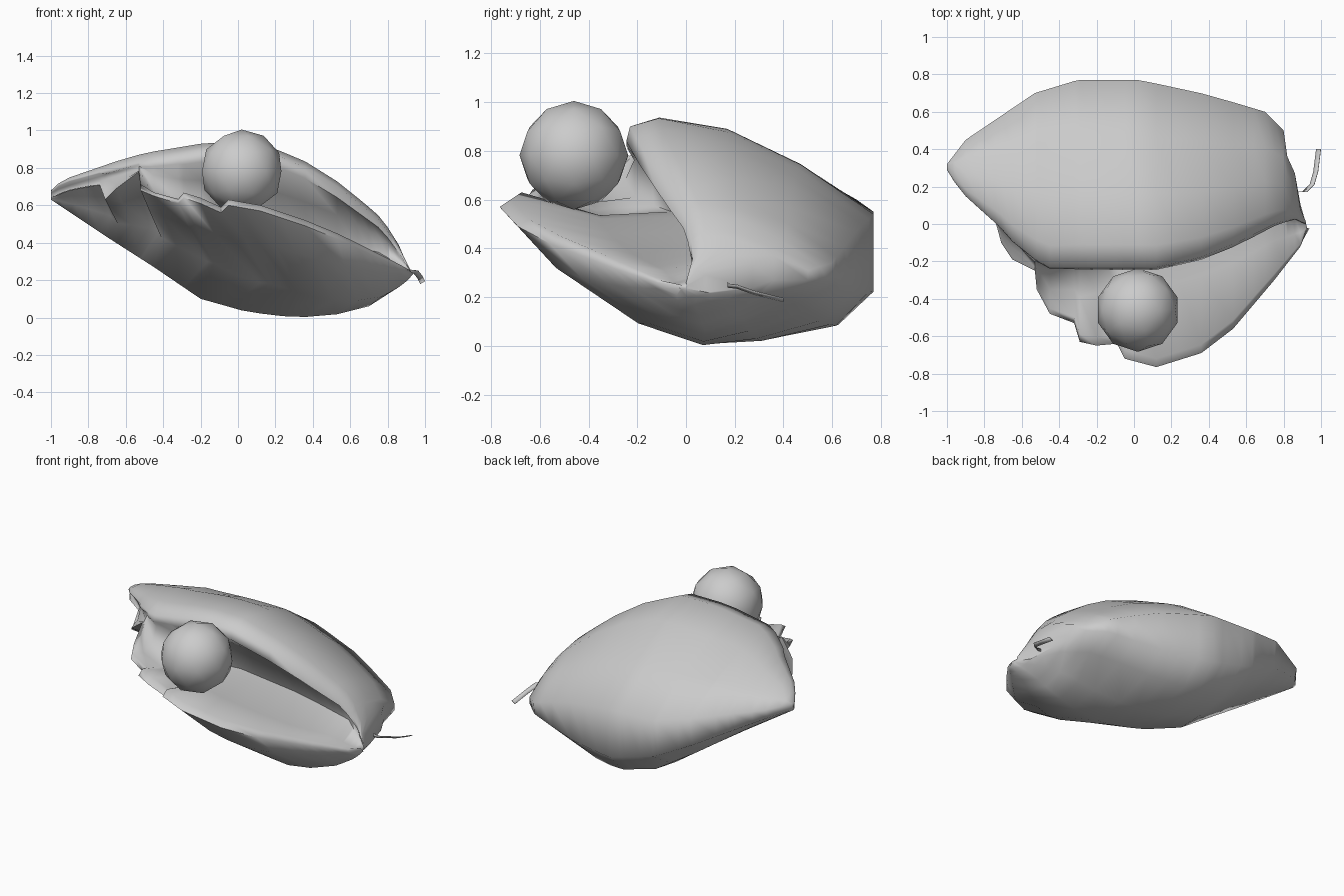
import bpy, bmesh
from mathutils import Vector

cube = bpy.data.objects.get("Cube")
if cube:
    bpy.data.objects.remove(cube, do_unlink=True)

# One plain colour for everything
grey = bpy.data.materials.new("plain grey")
grey.use_nodes = True
colour = (0.6, 0.6, 0.6, 1)
grey.diffuse_color = colour
grey.node_tree.nodes["Principled BSDF"].inputs["Base Color"].default_value = colour


def finish(name, bm, angle):
    """Turn a bmesh into a smooth shaded object."""
    bmesh.ops.recalc_face_normals(bm, faces=bm.faces[:])
    mesh = bpy.data.meshes.new(name)
    bm.to_mesh(mesh)
    bm.free()
    mesh.materials.append(grey)
    obj = bpy.data.objects.new(name, mesh)
    bpy.context.collection.objects.link(obj)
    bpy.ops.object.select_all(action="DESELECT")
    obj.select_set(True)
    bpy.context.view_layer.objects.active = obj
    bpy.ops.object.shade_smooth_by_angle(angle=angle)
    return obj


def on_rail(rail, x):
    """Point of a rail (sorted by x) at the given x."""
    for a, b in zip(rail, rail[1:]):
        if x <= b[0]:
            f = (x - a[0]) / (b[0] - a[0])
            return Vector(a).lerp(Vector(b), max(f, 0))
    return Vector(rail[-1])


# Rails running across the mitt, from finger tips to heel
lower_lip = [(-1, .29, .64), (-.9, .15, .68), (-.74, .01, .71), (-.71, -.1, .63),
             (-.65, -.19, .69), (-.53, -.25, .78), (-.52, -.35, .68), (-.45, -.48, .65),
             (-.32, -.53, .61), (-.29, -.63, .64), (-.2, -.65, .61), (-.09, -.64, .56),
             (-.05, -.72, .6), (.12, -.765, .57), (.36, -.69, .49), (.53, -.56, .42),
             (.75, -.3, .32), (.89, -.12, .26), (.92, -.03, .25)]
upper_lip = [(-1, .29, .67), (-.95, .21, .72), (-.9, .15, .735), (-.7, -.03, .79),
             (-.6, -.15, .815), (-.45, -.23, .845), (-.15, -.23, .9), (.12, -.23, .9),
             (.35, -.18, .81), (.55, -.1, .69), (.77, .01, .51), (.86, .03, .37), (.92, 0, .26)]
back_top = [(-1, .32, .68), (-.9, .45, .66), (-.53, .7, .6), (-.3, .77, .55),
            (.03, .77, .54), (.4, .69, .46), (.7, .6, .34), (.8, .5, .31),
            (.82, .36, .37), (.87, .25, .33), (.89, .08, .29), (.92, .01, .25)]
back_low = [(-1, .32, .64), (-.9, .43, .6), (-.53, .69, .42), (-.3, .76, .31),
            (.03, .77, .22), (.4, .68, .22), (.7, .59, .26), (.8, .5, .27),
            (.82, .36, .27), (.87, .25, .23), (.89, .08, .22), (.92, .01, .24)]
underside = [(-1, .31, .635), (-.7, .4, .45), (-.45, .53, .29), (-.2, .6, .14),
             (.05, .63, .08), (.3, .58, .09), (.5, .51, .14), (.7, .42, .19),
             (.82, .28, .21), (.88, .14, .21), (.92, 0, .235)]
keel = [(-1, .3, .63), (-.7, .25, .43), (-.45, .2, .27), (-.2, .2, .1), (.05, .12, .03),
        (.3, .07, 0), (.5, .07, .01), (.7, .08, .06), (.84, .05, .15), (.92, -.02, .23)]
pocket_crease = [(-1, .3, .65), (-.7, -.02, .74), (-.53, -.22, .79), (-.45, -.25, .68),
                 (-.3, -.2, .6), (0, 0, .53), (.4, .1, .42), (.75, .09, .35), (.92, 0, .25)]


def section(x):
    """Closed loop round the mitt at one x: outside, then back through the pocket."""
    low, up, top, rear, under, base, pocket = (on_rail(r, x) for r in (
        lower_lip, upper_lip, back_top, back_low, underside, keel, pocket_crease))
    slant = (1 - abs(x)) * .35
    fullness = min(1, max(0, .75 + x))
    span_low, span_up = (low - base).length * fullness, (up - top).length
    rim = min(1, (up - low).length * 2)

    def palm(f, out, sag):
        return base.lerp(low, f) + Vector((slant * (1 - f), -out * span_low, -sag * span_low))

    def crown(f, rise):
        return up.lerp(top, f) + Vector((0, 0, rise * span_up))

    palm_tip, palm_mid = palm(.75, .035, .055), palm(.35, 0, .09)
    belly = base.lerp(under, .45) - Vector((0, 0, .03 * fullness * (1 - abs(x))))
    outside = [low, palm_tip, palm_mid, base, belly, under, rear, top,
               crown(.7, .09), crown(.4, .125), crown(.12, .075), up]
    lip_top = low + Vector((0, .045, .03)) * rim
    lip_under = up - Vector((0, .015, .06)) * rim
    wall = lip_under.lerp(pocket, .5) + Vector((0, .05, .03)) * rim
    floor = lip_top.lerp(pocket, .5) - Vector((0, 0, .05)) * rim
    return outside + [lip_under, wall, pocket, floor, lip_top]


# Mitt body, lofted through the sections
bm = bmesh.new()
stations = sorted([p[0] for p in lower_lip] + [-.96, -.83, .02, .24, .64, .7, .8, .82, .86])
loops = [[bm.verts.new(p) for p in section(x)] for x in stations]
for a, b in zip(loops, loops[1:]):
    for i in range(len(a)):
        j = (i + 1) % len(a)
        bm.faces.new((a[i], a[j], b[j], b[i]))
bm.faces.new(loops[0])
bm.faces.new(loops[-1])
finish("mitt", bm, 1.4)

# Ball resting on the fingers
bm = bmesh.new()
bmesh.ops.create_icosphere(bm, subdivisions=2, radius=.223)
bmesh.ops.translate(bm, verts=bm.verts[:], vec=(.02, -.46, .782))
finish("ball", bm, 1.2)

# Loose lace at the heel
bm = bmesh.new()
path = [(.86, .17, .25), (.91, .17, .245), (.95, .21, .24), (.97, .28, .215), (.985, .4, .185)]
pairs = [[bm.verts.new(Vector(p) + Vector((s, 0, s * .6))) for s in (-.01, .015)] for p in path]
for a, b in zip(pairs, pairs[1:]):
    bm.faces.new((a[0], a[1], b[1], b[0]))
lace = finish("lace", bm, 1.0)
thick = lace.modifiers.new("thickness", "SOLIDIFY")
thick.thickness = .003
